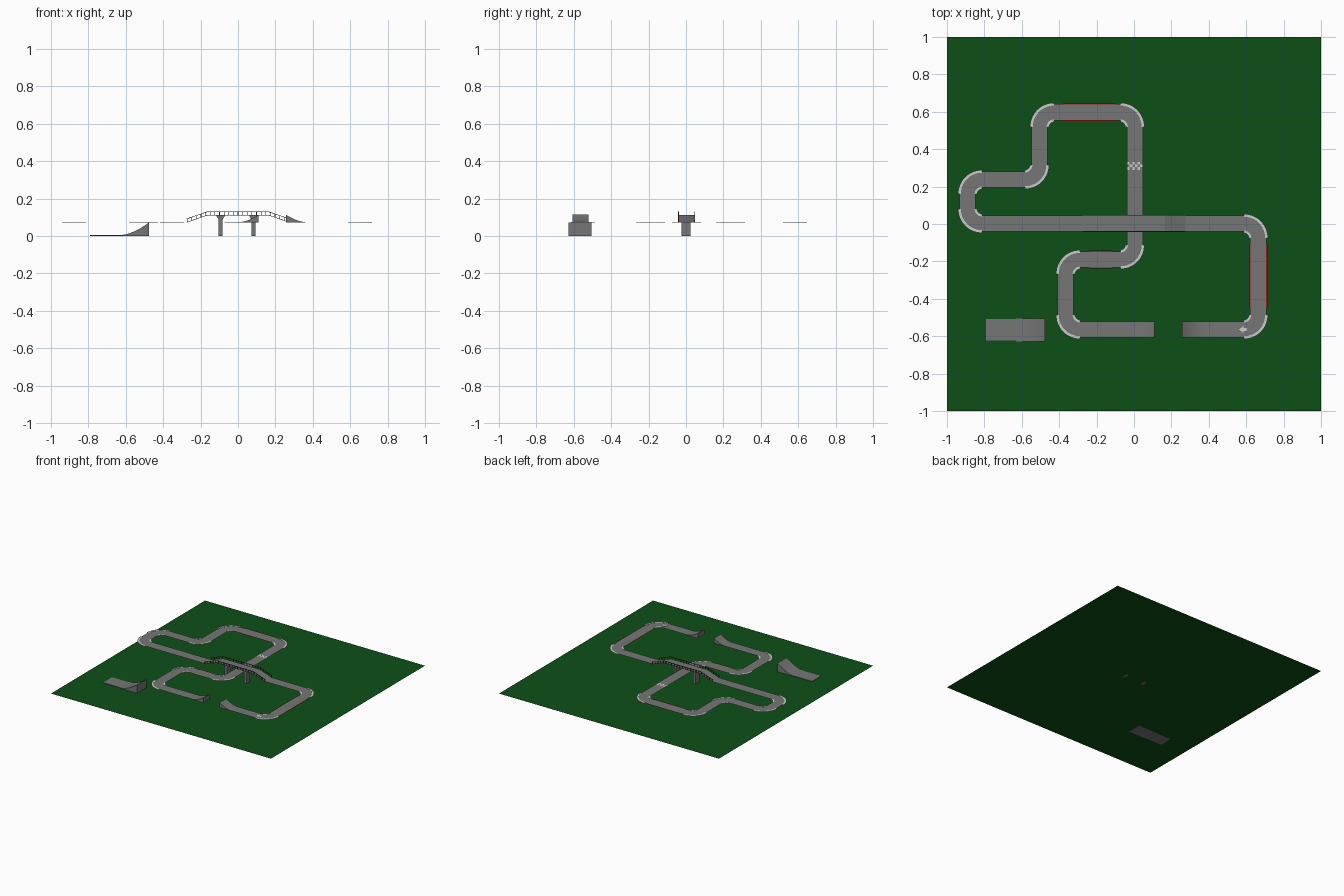
import bpy, bmesh, math
from mathutils import Vector

if "Cube" in bpy.data.objects:
    bpy.data.objects.remove(bpy.data.objects["Cube"])

Z, R, W = 0.075, 0.0775, 0.0435        # road height, corner radius, half width


def mat(name, c):
    m = bpy.data.materials.new(name)
    m.diffuse_color = (*c, 1)
    m.use_nodes = True
    m.node_tree.nodes["Principled BSDF"].inputs["Base Color"].default_value = m.diffuse_color
    return m


GREEN = mat("grass", (0.004, 0.08, 0.008))
ROAD = mat("asphalt", (0.18, 0.18, 0.18))
WHITE = mat("curb_white", (0.6, 0.6, 0.6))
RED = mat("red", (0.4, 0.01, 0.01))
DARK = mat("rail_dark", (0.05, 0.05, 0.05))


def finish(name, bm, m):
    bmesh.ops.recalc_face_normals(bm, faces=bm.faces)
    for f in bm.faces:                 # open sheets must face up
        if f.normal.z < -0.5 and all(e.is_boundary for e in f.edges):
            f.normal_flip()
    me = bpy.data.meshes.new(name)
    bm.to_mesh(me)
    bm.free()
    me.materials.append(m)
    ob = bpy.data.objects.new(name, me)
    bpy.context.collection.objects.link(ob)
    return ob


def sheet(name, x0, x1, y0, y1, z, m):
    bm = bmesh.new()
    bm.faces.new([bm.verts.new(p) for p in
                  ((x0, y0, z), (x1, y0, z), (x1, y1, z), (x0, y1, z))])
    return finish(name, bm, m)


def prism(name, pts, lo, hi, m, axis="y"):
    """Extrude an outline: (x, z) along y, or (x, y) along z."""
    bm = bmesh.new()
    put = (lambda a, b, c: (a, c, b)) if axis == "y" else (lambda a, b, c: (a, b, c))
    lower = [bm.verts.new(put(a, b, lo)) for a, b in pts]
    upper = [bm.verts.new(put(a, b, hi)) for a, b in pts]
    bm.faces.new(lower)
    bm.faces.new(upper)
    for i in range(len(pts)):
        j = (i + 1) % len(pts)
        bm.faces.new((lower[i], lower[j], upper[j], upper[i]))
    return finish(name, bm, m)


def box(name, x0, x1, y0, y1, z0, z1, m):
    return prism(name, [(x0, y0), (x1, y0), (x1, y1), (x0, y1)], z0, z1, m, "z")


def ring(name, c, u, v, r0, r1, z0, z1, m, n=14):
    """Quarter ring spanning from direction u to direction v."""
    arc = [u * math.cos(t) + v * math.sin(t)
           for t in (math.pi / 2 * i / n for i in range(n + 1))]
    pts = [c + d * r0 for d in arc] + [c + d * r1 for d in reversed(arc)]
    return prism(name, [(p.x, p.y) for p in pts], z0, z1, m, "z")


def road(corners):
    """Straights and curbed quarter bends along a right-angled path."""
    P = [Vector(p) for p in corners]
    last = len(P) - 1
    for i in range(last):
        d = (P[i + 1] - P[i]).normalized()
        a = P[i] + d * (R if i else 0)
        b = P[i + 1] - d * (R if i + 1 < last else 0)
        ox, oy = abs(d.y) * W, abs(d.x) * W
        sheet("road_straight", min(a.x, b.x) - ox, max(a.x, b.x) + ox,
              min(a.y, b.y) - oy, max(a.y, b.y) + oy, Z, ROAD)
    for i in range(1, last):
        d1 = (P[i - 1] - P[i]).normalized()
        d2 = (P[i + 1] - P[i]).normalized()
        c = P[i] + (d1 + d2) * R
        ring("road_bend", c, -d2, -d1, R - W, R + W, Z - 0.002, Z, ROAD)
        ring("outer_curb", c, -d2, -d1, R + 0.036, R + 0.051, Z - 0.002, Z + 0.0015, WHITE)
        ring("inner_curb", c, -d2, -d1, R - 0.052, R - 0.038, Z - 0.002, Z + 0.0015, WHITE)


# Ground
sheet("ground", -1, 1, -1, 1, 0.002, GREEN)

# Circuit, split at the bridge and at the jump gap
YB, YJ = 0.003, -0.564
road([(0.36, YJ), (0.665, YJ), (0.665, YB), (0.275, YB)])
road([(-0.275, YB), (-0.89, YB), (-0.89, 0.238), (-0.505, 0.238), (-0.505, 0.597),
      (0.005, 0.597), (0.005, -0.19), (-0.366, -0.19), (-0.366, YJ), (0.01, YJ)])

# Red edge strips on three straights
for s in (-1, 1):
    for x0, x1, yc in ((-0.38, -0.10, 0.597), (-0.24, -0.115, -0.19)):
        y = yc + s * (W + 0.001)
        sheet("red_edge", x0, x1, y - 0.003, y + 0.003, Z + 0.0006, RED)
    x = 0.665 + s * (W + 0.001)
    sheet("red_edge", x - 0.003, x + 0.003, -0.45, -0.11, Z + 0.0006, RED)

# Bridge deck
TOP = 0.113
line = [(-0.275, Z), (-0.165, TOP), (0.165, TOP), (0.275, Z)]
prism("bridge_deck", line + [(x, z - 0.003) for x, z in reversed(line)],
      YB - W, YB + W, ROAD)


def deck_z(x):
    return Z + (TOP - Z) * min(1, (0.275 - abs(x)) / 0.11)


# Bridge railings: a top rail over evenly spaced posts
for s in (-1, 1):
    y = YB + s * W
    prism("bridge_rail", [(x, z + 0.018) for x, z in line] +
          [(x, z + 0.015) for x, z in reversed(line)], y - 0.002, y + 0.002, DARK)
    for i in range(23):
        x = -0.272 + 0.544 * i / 22
        z = deck_z(x)
        box("bridge_post", x - 0.002, x + 0.002, y - 0.002, y + 0.002, z - 0.003,
            z + 0.016, RED if i in (0, 22) else DARK)

# Bridge piers with flared heads
for x in (-0.093, 0.083):
    h, k = 0.011, 0.024
    prism("bridge_pier", [(x - h, 0), (x + h, 0), (x + h, 0.088), (x + k, 0.111),
                          (x - k, 0.111), (x - h, 0.088)], -0.024, 0.024, ROAD)


def kicker(name, x_low, x_high, z0, z1, y0, y1):
    """Solid ramp with a concave running surface."""
    n = 10
    pts = [(x_low + (x_high - x_low) * i / n, z0 + (z1 - z0) * (i / n) ** 1.7)
           for i in range(n + 1)]
    return prism(name, pts + [(x_high, z0 - 0.002), (x_low, z0 - 0.002)], y0, y1, ROAD)


# Jump across the gap, and the spare ramp standing on the grass
kicker("takeoff_ramp", 0.01, 0.11, Z, 0.114, YJ - W, YJ + W)
kicker("landing_ramp", 0.36, 0.257, Z, 0.114, YJ - W, YJ + W)
kicker("grass_ramp", -0.63, -0.477, 0.005, 0.072, -0.627, -0.505)
box("grass_ramp_foot", -0.63, -0.477, -0.627, -0.505, 0, 0.003, ROAD)
box("grass_ramp_runup", -0.79, -0.63, -0.623, -0.509, 0, 0.005, ROAD)

# Chequered start line
for row in range(3):
    for col in range(6):
        if (row + col) % 2 == 0:
            x, y = -0.037 + col * 0.014, 0.29 + row * 0.014
            sheet("start_line_square", x, x + 0.014, y, y + 0.014, Z + 0.0006, WHITE)

# Direction arrow before the jump
arrow = [(0.56, 0), (0.585, 0.018), (0.585, 0.007), (0.605, 0.007),
         (0.605, -0.007), (0.585, -0.007), (0.585, -0.018)]
prism("direction_arrow", [(x, YJ + y) for x, y in arrow], Z, Z + 0.0006, WHITE, "z")
